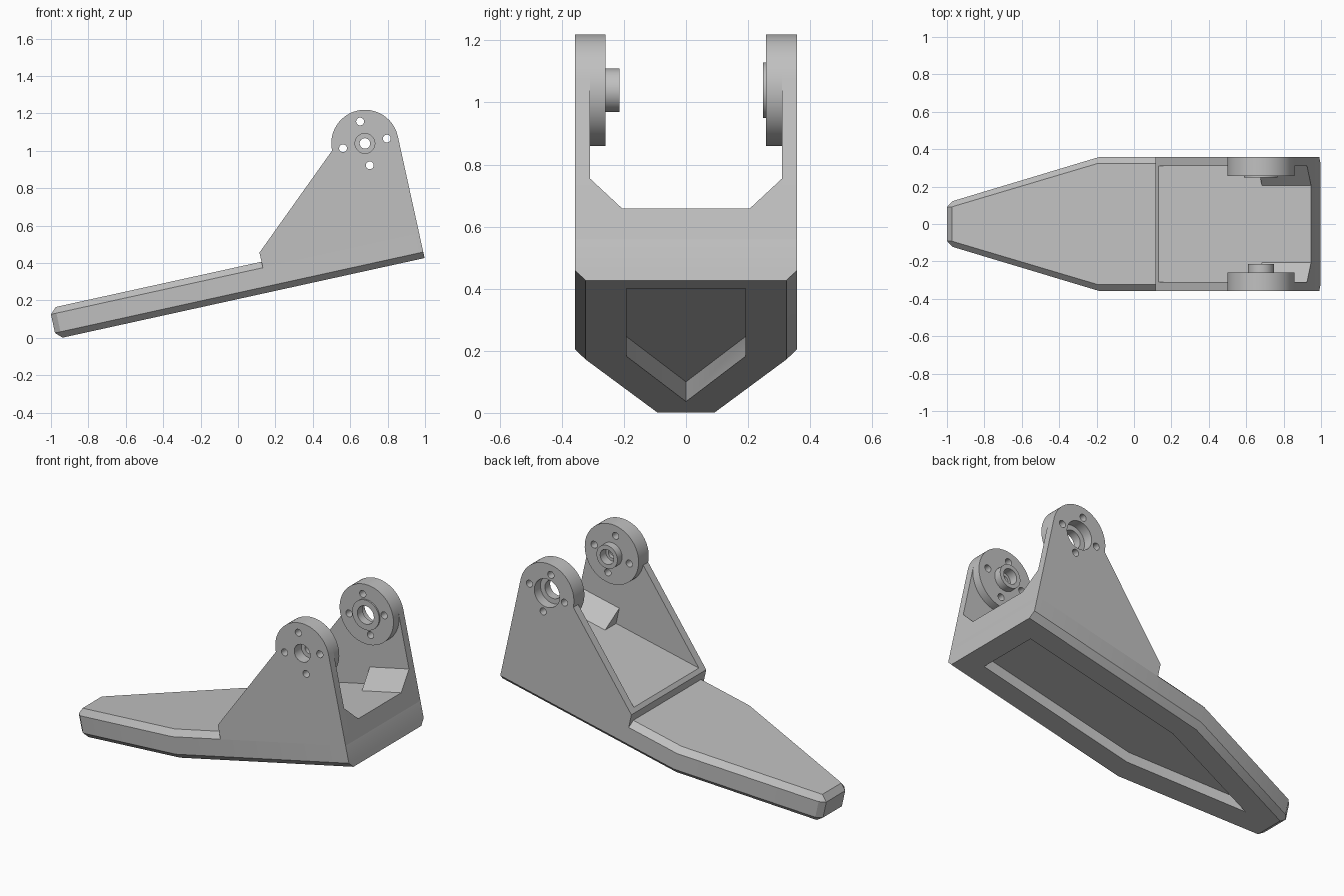
import bpy, bmesh
from math import sin, cos, pi, radians
from mathutils import Matrix

cube = bpy.data.objects.get("Cube")
if cube:
    bpy.data.objects.remove(cube, do_unlink=True)

# Everything is laid out along the tilted sole: u = length, y = width, w = height
TILT = Matrix.Translation((-0.942, 0, 0)) @ Matrix.Rotation(radians(-12.4), 4, 'Y')
END = 1.986                  # rear end of the sole
HALF = 0.357                 # half width
RADIUS = 0.18                # hub radius
HUB_U, HUB_W = END - RADIUS, 0.667
DECK = 0.237                 # deck height
SHOULDER = 0.135             # where the sole's upper bevel begins

grey = bpy.data.materials.new("light grey plastic")
grey.use_nodes = True
grey.diffuse_color = (0.53, 0.53, 0.53, 1)
grey.node_tree.nodes["Principled BSDF"].inputs["Base Color"].default_value = grey.diffuse_color


def loft(name, rings):
    """Closed solid through matching rings of points, capped at both ends."""
    bm = bmesh.new()
    loops = [[bm.verts.new(p) for p in ring] for ring in rings]
    for a, b in zip(loops, loops[1:]):
        for i in range(len(a)):
            j = (i + 1) % len(a)
            bm.faces.new((a[i], a[j], b[j], b[i]))
    bm.faces.new(loops[0])
    bm.faces.new(loops[-1])
    bmesh.ops.recalc_face_normals(bm, faces=bm.faces)
    bm.transform(TILT)
    mesh = bpy.data.meshes.new(name)
    bm.to_mesh(mesh)
    bm.free()
    mesh.materials.append(grey)
    obj = bpy.data.objects.new(name, mesh)
    bpy.context.collection.objects.link(obj)
    return obj


def across(name, profile, y0, y1):
    """Extrude a (u, w) profile across the width."""
    return loft(name, [[(u, y, w) for u, w in profile] for y in (y0, y1)])


def arc(radius, start=0, stop=2 * pi, n=48, u=HUB_U, w=HUB_W):
    return [(u + radius * cos(start + (stop - start) * i / n),
             w + radius * sin(start + (stop - start) * i / n)) for i in range(n)]


def cut(obj, cutters):
    for c in cutters:
        c.hide_render = True
        mod = obj.modifiers.new("cut", 'BOOLEAN')
        mod.operation = 'DIFFERENCE'
        mod.solver = 'EXACT'
        mod.object = c
    bpy.context.view_layer.objects.active = obj
    for mod in list(obj.modifiers):
        bpy.ops.object.modifier_apply(modifier=mod.name)


def mirrored(half, w):
    """Full outline at height w from the (u, y) points of one side."""
    return [(u, y, w) for u, y in half] + [(u, -y, w) for u, y in reversed(half)]


# Tapered sole with bevelled rims
outer = [(-0.03, 0.09), (0, 0.122), (0.8, HALF), (END, HALF)]
inner = [(0.004, 0.09), (0.012, 0.094), (0.8, 0.323), (END, 0.323)]
top = inner[:-1] + [(END - 0.01, 0.323)]
sole = loft("sole", [mirrored(inner, 0), mirrored(outer, 0.033),
                     mirrored(outer, SHOULDER), mirrored(top, 0.168)])

# Pointed recess in the underside
recess = [(0.17, 0), (0.85, 0.192), (1.865, 0.192), (1.865, -0.192), (0.85, -0.192)]
pocket = loft("recess_cutter", [[(u, y, w) for u, y in recess] for w in (-0.05, 0.065)])
cut(sole, [pocket])
helpers = [pocket]

# Raised deck between the arms
across("deck", [(1.13, SHOULDER), (1.13, 0.218), (1.151, DECK), (END, DECK), (END, SHOULDER)],
       -0.31, 0.31)

# Side arms, hubs and bosses; bores are (radius, outer y, inner y)
arm_profile = [(END, SHOULDER), (END, HUB_W)] + arc(RADIUS, 0, pi, 24)[1:] + \
              [(HUB_U - RADIUS, HUB_W), (1.13, 0.218), (1.13, SHOULDER)]
sides = {
    "right": dict(s=-1, hub=0.26, boss=(0.07, 0.215),
                  bores=[(0.053, 0.4, 0.29), (0.045, 0.268, 0.15), (0.028, 0.4, 0.15)]),
    "left": dict(s=1, hub=0.257, boss=(0.09, 0.248),
                 bores=[(0.085, 0.4, 0.298), (0.055, 0.4, 0.15)]),
}
for side, d in sides.items():
    s = d["s"]
    cutters = [across("bore_cutter", arc(r, n=40), s * a, s * b) for r, a, b in d["bores"]]
    for k in range(4):
        bolt = arc(0.021, n=20, u=HUB_U + 0.12 * cos(k * pi / 2), w=HUB_W + 0.12 * sin(k * pi / 2))
        cutters.append(across("bolt_cutter", bolt, s * 0.4, s * 0.15))
    boss_r, boss_y = d["boss"]
    parts = [
        across(side + "_arm", arm_profile, s * HALF, s * 0.31),
        across(side + "_hub", arc(RADIUS), s * 0.31, s * d["hub"]),
        across(side + "_boss", arc(boss_r), s * d["hub"], s * boss_y),
    ]
    for part in parts:
        cut(part, cutters)
    helpers += cutters

    # Sloped gusset in the rear corner of the deck
    wedge = [(0.205, DECK), (0.31, DECK), (0.31, DECK + 0.1)]
    loft(side + "_gusset", [[(u, s * y, w) for y, w in wedge] for u in (1.717, END)])

for h in helpers:
    bpy.data.objects.remove(h, do_unlink=True)

# Smooth round surfaces, keep hard edges
for obj in bpy.context.collection.objects:
    if obj.type == 'MESH' and obj.data.materials and obj.data.materials[0] == grey:
        bpy.ops.object.select_all(action='DESELECT')
        obj.select_set(True)
        bpy.context.view_layer.objects.active = obj
        bpy.ops.object.shade_smooth_by_angle(angle=radians(30))
